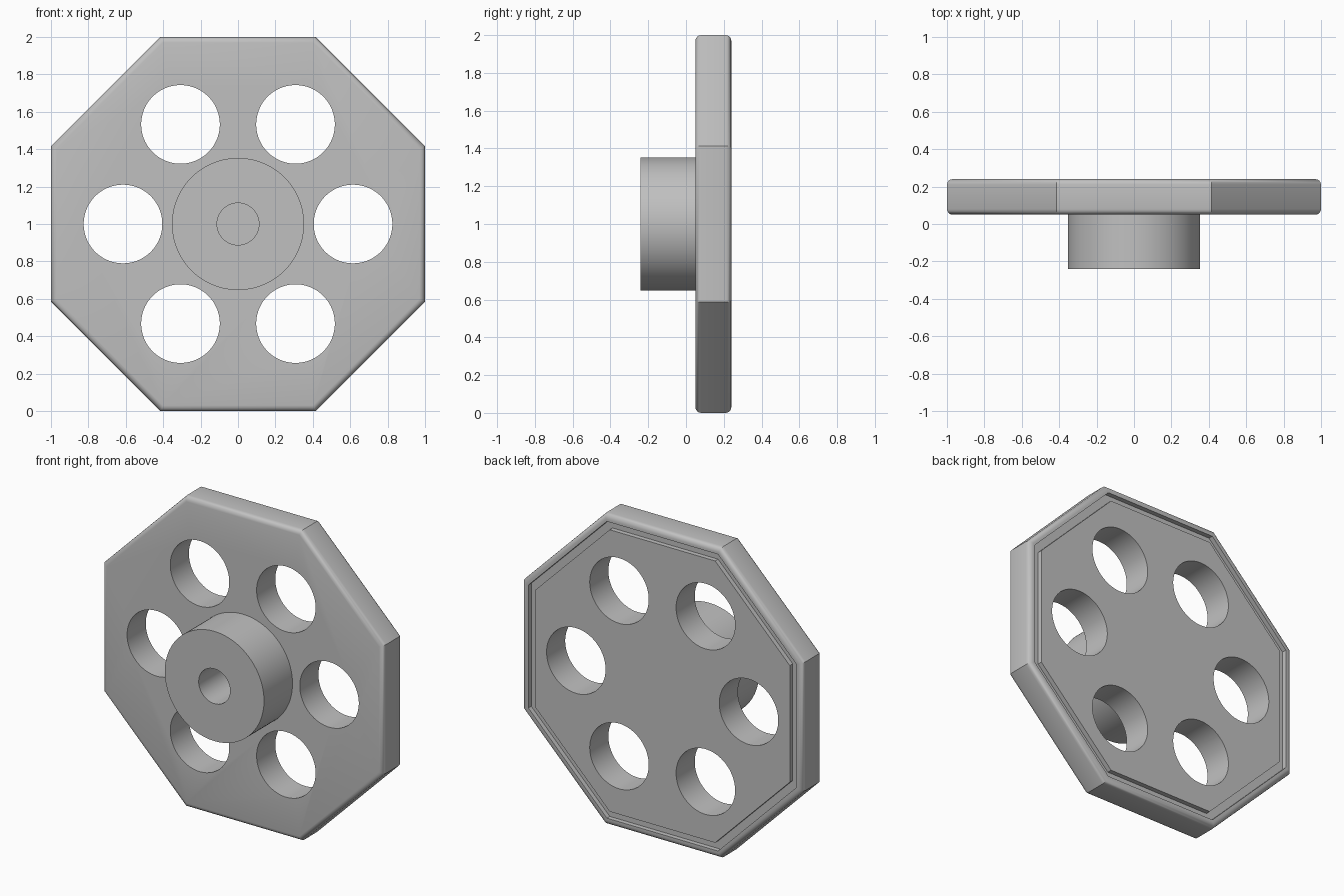
import bpy
import bmesh
from math import sin, cos, pi, radians

if "Cube" in bpy.data.objects:
    bpy.data.objects.remove(bpy.data.objects["Cube"])

CENTRE_Z = 1.0
FRONT, PLATE_FRONT, BACK = -0.24, 0.05, 0.24

grey = bpy.data.materials.new("plain grey")
grey.use_nodes = True
colour = (0.53, 0.53, 0.53, 1)
grey.diffuse_color = colour
grey.node_tree.nodes["Principled BSDF"].inputs["Base Color"].default_value = colour


def lathe(name, profile, sides, x=0, z=CENTRE_Z):
    """Sweep (flat radius, y) points round the y axis and cap both ends."""
    bm = bmesh.new()
    rings = []
    for flat, y in profile:
        r = flat / cos(pi / sides)
        angles = [2 * pi * (i + 0.5) / sides for i in range(sides)]
        rings.append([bm.verts.new((x + r * cos(a), y, z + r * sin(a))) for a in angles])
    for a, b in zip(rings, rings[1:]):
        for i in range(sides):
            j = (i + 1) % sides
            bm.faces.new((a[i], a[j], b[j], b[i]))
    bm.faces.new(rings[0])
    bm.faces.new(rings[-1])
    bmesh.ops.recalc_face_normals(bm, faces=bm.faces)
    mesh = bpy.data.meshes.new(name)
    bm.to_mesh(mesh)
    bm.free()
    mesh.materials.append(grey)
    obj = bpy.data.objects.new(name, mesh)
    bpy.context.collection.objects.link(obj)
    return obj


def cut(obj, cutters):
    """Subtract every cutter and apply the result."""
    bpy.context.view_layer.objects.active = obj
    for cutter in cutters:
        mod = obj.modifiers.new("cut", 'BOOLEAN')
        mod.operation = 'DIFFERENCE'
        mod.solver = 'EXACT'
        mod.object = cutter
        bpy.ops.object.modifier_apply(modifier=mod.name)


# Octagonal plate: rounded front and back rims, groove in the back face
ROUND, STEPS = 0.03, 4
arc = [(1 - ROUND + ROUND * sin(t), ROUND - ROUND * cos(t))
       for t in (i * pi / 2 / STEPS for i in range(STEPS + 1))]
profile = [(r, PLATE_FRONT + d) for r, d in arc]
profile += [(r, BACK - d) for r, d in reversed(arc)]
groove_outer, groove_inner, groove_floor = 0.955, 0.907, BACK - 0.03
profile += [(groove_outer, BACK), (groove_outer, groove_floor),
            (groove_inner, groove_floor), (groove_inner, BACK)]
plate = lathe("octagonal_plate", profile, 8)

# Round hub on the front
hub = lathe("hub", [(0.353, FRONT), (0.353, PLATE_FRONT + 0.02)], 96)

# Six through holes and a blind centre bore
holes = []
for k in range(6):
    a = k * pi / 3
    holes.append(lathe("hole_cutter", [(0.21, 0), (0.21, 0.4)], 64,
                       0.615 * cos(a), CENTRE_Z + 0.615 * sin(a)))
bore = lathe("bore_cutter", [(0.112, -0.4), (0.112, 0.12)], 64)
cut(plate, holes + [bore])
cut(hub, [bore])
for cutter in holes + [bore]:
    bpy.data.objects.remove(cutter)

# Smooth the round surfaces, keep hard edges
for obj in (plate, hub):
    bpy.ops.object.select_all(action='DESELECT')
    obj.select_set(True)
    bpy.context.view_layer.objects.active = obj
    bpy.ops.object.shade_smooth_by_angle(angle=radians(30))
